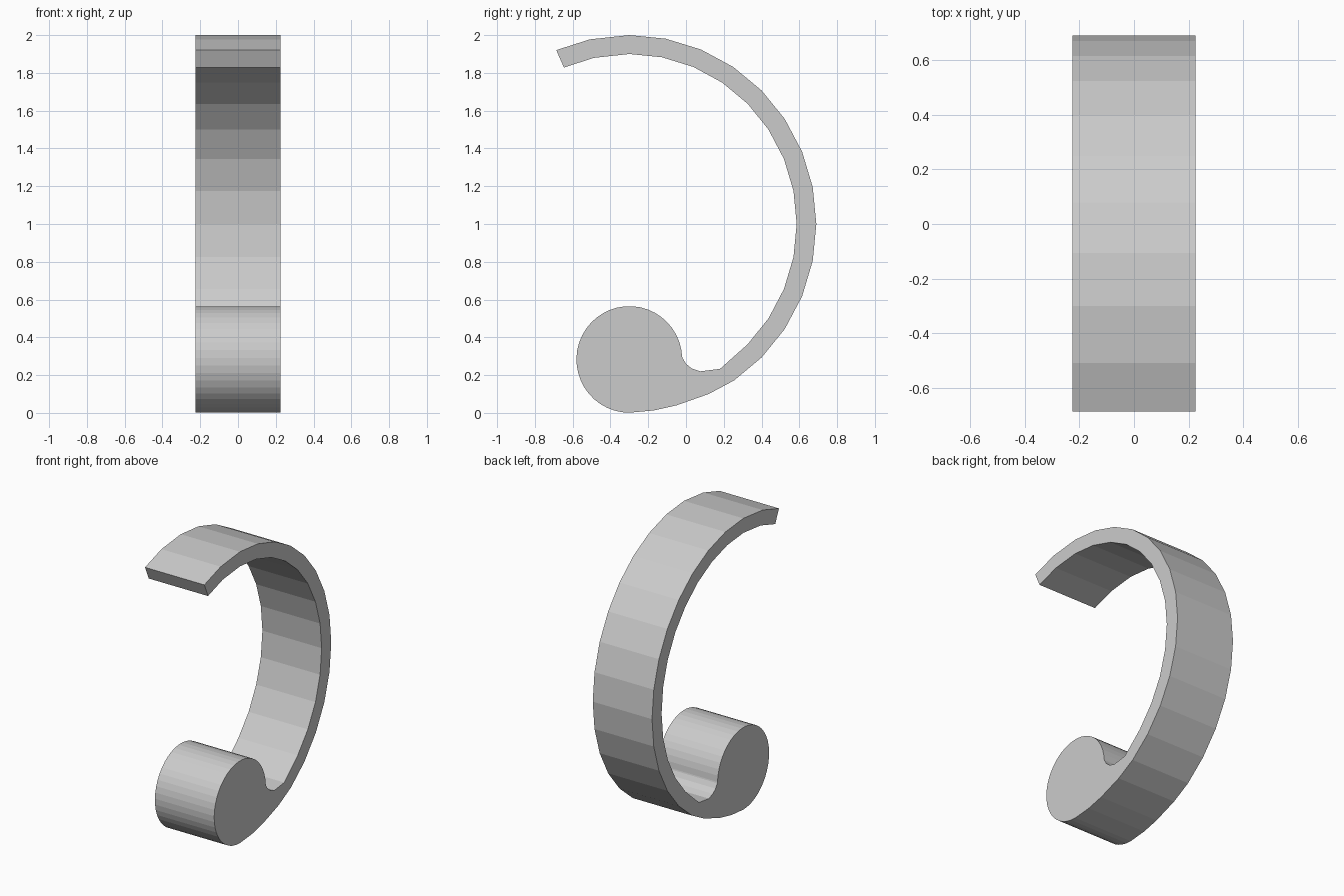
import bpy, bmesh
from math import sin, cos, radians

if "Cube" in bpy.data.objects:
    bpy.data.objects.remove(bpy.data.objects["Cube"])

HALF_W = 0.225
CY = -0.30


def arc(cz, ry, rz, angles):
    return [(CY + ry * cos(radians(a)), cz + rz * sin(radians(a))) for a in angles]


# Side outline: outer band, solid curl, fillet, inner band
band = [113, 102.2] + [90 - 11.25 * i for i in range(13)]
outline = arc(1.0, 0.99, 1.0, band)
outline += [(0.255, 0.172), (0.12, 0.10), (-0.05, 0.04), (-0.17, 0.013)]
outline += arc(0.283, 0.28, 0.282, [-90 - 267 * i / 32 for i in range(33)])
outline += [(-0.018, 0.29), (0.0, 0.26), (0.03, 0.235), (0.075, 0.22), (0.18, 0.233)]
outline += arc(1.0, 0.886, 0.90, reversed(band))

# Extrude the outline across the width
bm = bmesh.new()
face = bm.faces.new([bm.verts.new((-HALF_W, y, z)) for y, z in outline])
new = bmesh.ops.extrude_face_region(bm, geom=[face])["geom"]
bmesh.ops.translate(bm, vec=(2 * HALF_W, 0, 0),
                    verts=[v for v in new if isinstance(v, bmesh.types.BMVert)])
if face.is_valid and not any(f.normal.x < -0.9 and f.calc_center_median().x < 0 for f in bm.faces):
    face.normal_flip()
bmesh.ops.remove_doubles(bm, verts=bm.verts, dist=0.0005)
bmesh.ops.recalc_face_normals(bm, faces=bm.faces)
mesh = bpy.data.meshes.new("curled_hook")
bm.to_mesh(mesh)
bm.free()
hook = bpy.data.objects.new("curled_hook", mesh)
bpy.context.collection.objects.link(hook)
